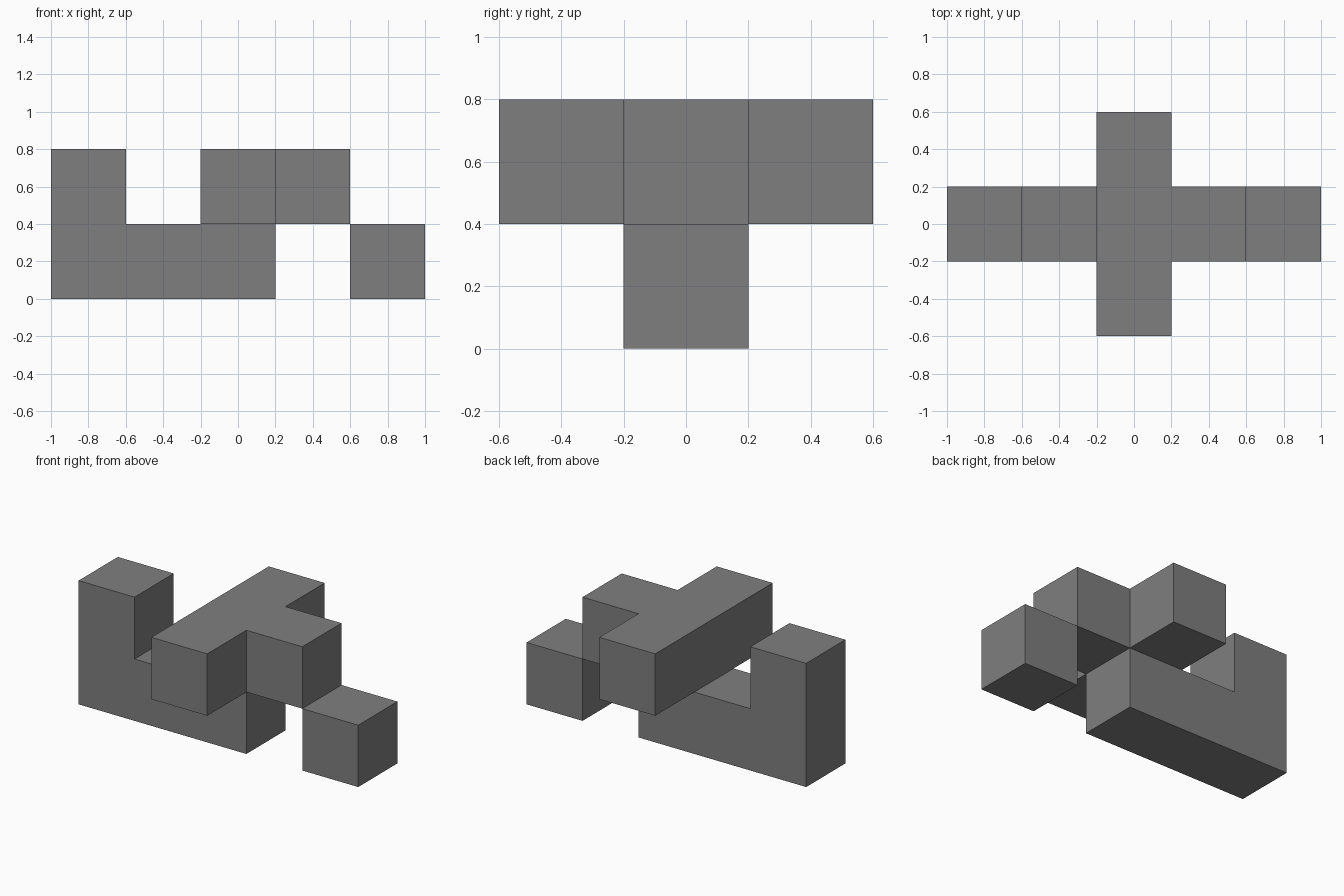
import bpy
import bmesh
from mathutils import Vector

default_cube = bpy.data.objects.get("Cube")
if default_cube:
    bpy.data.objects.remove(default_cube, do_unlink=True)

SIZE = 0.4  # edge length of one block

grey = bpy.data.materials.new("mid_grey")
grey.use_nodes = True
colour = (0.212, 0.212, 0.212, 1.0)
grey.diffuse_color = colour
grey.node_tree.nodes["Principled BSDF"].inputs["Base Color"].default_value = colour

# Each part is a group of grid cells (x, y, z)
parts = {
    "l_shaped_base": [(-2, 0, 0), (-1, 0, 0), (0, 0, 0), (-2, 0, 1)],
    "t_shaped_top": [(0, -1, 1), (0, 0, 1), (0, 1, 1), (1, 0, 1)],
    "end_block": [(2, 0, 0)],
}
filled = {cell for cells in parts.values() for cell in cells}


def build_part(name, cells):
    """Join cubes into one clean shell, dropping faces buried between blocks."""
    bm = bmesh.new()
    for cell in cells:
        centre = Vector(cell) * SIZE + Vector((0, 0, SIZE / 2))
        cube = bmesh.ops.create_cube(bm, size=SIZE)
        bmesh.ops.translate(bm, verts=cube["verts"], vec=centre)
        faces = {f for v in cube["verts"] for f in v.link_faces}
        buried = []
        for face in faces:
            face.normal_update()
            neighbour = tuple(c + round(n) for c, n in zip(cell, face.normal))
            if neighbour in filled:
                buried.append(face)
        bmesh.ops.delete(bm, geom=buried, context="FACES")
    bmesh.ops.remove_doubles(bm, verts=bm.verts, dist=0.001)
    bmesh.ops.dissolve_limit(bm, angle_limit=0.01, verts=bm.verts, edges=bm.edges)

    mesh = bpy.data.meshes.new(name)
    bm.to_mesh(mesh)
    bm.free()
    mesh.materials.append(grey)
    bpy.context.collection.objects.link(bpy.data.objects.new(name, mesh))


for part_name, part_cells in parts.items():
    build_part(part_name, part_cells)
